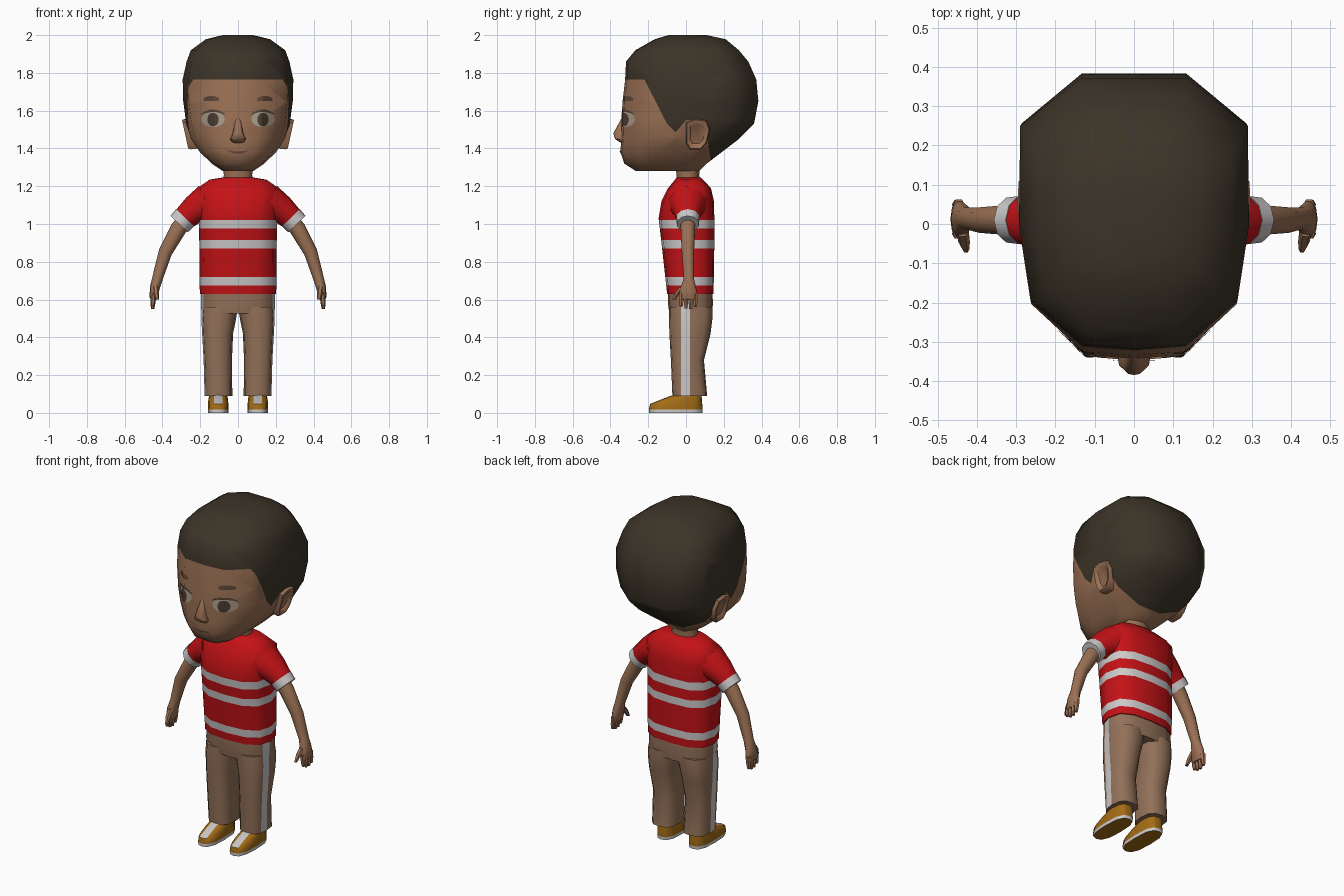
import bpy, bmesh, math
from mathutils import Vector
from mathutils.bvhtree import BVHTree

if "Cube" in bpy.data.objects:
    bpy.data.objects.remove(bpy.data.objects["Cube"])


def mat(name, r, g, b):
    m = bpy.data.materials.new(name)
    m.diffuse_color = (r, g, b, 1)
    m.use_nodes = True
    m.node_tree.nodes["Principled BSDF"].inputs["Base Color"].default_value = m.diffuse_color
    return m


SKIN = mat("skin brown", .33, .165, .09)
PANTS = mat("trouser tan", .29, .165, .10)
HAIR = mat("hair dark brown", .045, .034, .021)
RED = mat("shirt red", .55, .006, .008)
WHITE = mat("trim white", .60, .58, .58)
SHOE = mat("shoe ochre", .37, .15, .008)
EYE = mat("eye white", .40, .33, .26)
IRIS = mat("iris brown", .07, .046, .03)
BROW = mat("brow brown", .11, .062, .038)
LIP = mat("lip brown", .17, .07, .045)


def finish(name, bm, mats, angle=50):
    me = bpy.data.meshes.new(name)
    bm.to_mesh(me)
    bm.free()
    for m in mats:
        me.materials.append(m)
    ob = bpy.data.objects.new(name, me)
    bpy.context.collection.objects.link(ob)
    bpy.ops.object.select_all(action='DESELECT')
    ob.select_set(True)
    bpy.context.view_layer.objects.active = ob
    bpy.ops.object.shade_smooth_by_angle(angle=math.radians(angle))
    return ob


def loft(name, rings, mats, cuts=(), rule=None, angle=50):
    """Bridge rings of points, cap the ends, cut along planes, colour faces by a rule."""
    bm = bmesh.new()
    vs = [[bm.verts.new(p) for p in r] for r in rings]
    n = len(vs[0])
    for a, b in zip(vs, vs[1:]):
        for i in range(n):
            bm.faces.new((a[i], a[(i + 1) % n], b[(i + 1) % n], b[i]))
    bm.faces.new(vs[0])
    bm.faces.new(vs[-1])
    for co, no in cuts:
        bmesh.ops.bisect_plane(bm, geom=bm.verts[:] + bm.edges[:] + bm.faces[:],
                               dist=1e-5, plane_co=co, plane_no=no)
    bmesh.ops.recalc_face_normals(bm, faces=bm.faces[:])
    if rule:
        for f in bm.faces:
            f.material_index = int(rule(f.calc_center_median(), f.normal))
    return finish(name, bm, mats, angle)


HEAD = [(0, -.015), (.45, 0), (.9, .17), (1, .45), (.99, .82), (.46, 1), (0, 1)]
BODY = [(0, 0), (.55, .04), (.9, .2), (1, .5), (.9, .82), (.55, .97), (0, 1)]


def ring(sec, z, yf, yb, w, cx=0):
    full = sec + [(-x, t) for x, t in sec[-2:0:-1]]
    return [Vector((cx + x * w, yf + t * (yb - yf), z)) for x, t in full]


def tube(name, path, mats, n=10, rule=None, s=1):
    """Round limb; path holds x, y, z, radius across, radius in y."""
    rings = []
    for i, (x, y, z, ru, rv) in enumerate(path):
        a, b = path[max(i - 1, 0)], path[min(i + 1, len(path) - 1)]
        t = Vector((b[0] - a[0], 0, b[2] - a[2])).normalized()
        r = []
        for k in range(n):
            q = 2 * math.pi * k / n
            c = ru * math.cos(q)
            r.append(Vector((s * (x - t.z * c), y + rv * math.sin(q), z + t.x * c)))
        rings.append(r)
    return loft(name, rings, mats, rule=rule)


# Head with hair: one form, cut along the hairline (y, z)
LINE = [(-.5, 1.765), (-.22, 1.765), (-.10, 1.53), (-.055, 1.485),
        (0, 1.55), (.10, 1.55), (.15, 1.2), (.6, 1.2)]


def is_hair(c, n):
    for (y0, z0), (y1, z1) in zip(LINE, LINE[1:]):
        if y0 <= c.y <= y1:
            return c.z > z0 + (z1 - z0) * (c.y - y0) / (y1 - y0)
    return False


head_rings = [(2.0, -.09, .11, .08), (1.978, -.16, .21, .17), (1.92, -.26, .28, .25),
              (1.86, -.308, .33, .272), (1.765, -.312, .372, .293), (1.65, -.325, .383, .29),
              (1.53, -.333, .36, .274), (1.45, -.332, .28, .248), (1.385, -.34, .195, .205),
              (1.32, -.32, .11, .14), (1.28, -.26, .07, .08)]
hair_cuts = [((0, y0, z0), (0, z0 - z1, y1 - y0))
             for (y0, z0), (y1, z1) in zip(LINE[:-1], LINE[1:-1])]
head = loft("head", [ring(HEAD, *r) for r in head_rings], [SKIN, HAIR],
            hair_cuts, is_hair, 65)
probe = bmesh.new()
probe.from_mesh(head.data)
tree = BVHTree.FromBMesh(probe)


def plate(name, m, cx, cz, rx, rz, off=.004, bend=0, power=1):
    """Thin elliptical plate laid on the front of the face."""
    bm = bmesh.new()

    def pt(x, z):
        hit = tree.ray_cast(Vector((x, -1, z)), Vector((0, 1, 0)))[0]
        return bm.verts.new((x, hit.y - off, z))

    def shape(v):
        return math.copysign(abs(v) ** power, v)

    n, prev = 20, None
    mid = pt(cx, cz)
    for k in range(1, 5):
        cur = []
        for i in range(n):
            q = 2 * math.pi * i / n
            dx = rx * k / 4 * shape(math.cos(q))
            cur.append(pt(cx + dx, cz + rz * k / 4 * shape(math.sin(q)) + bend * dx * dx))
        for i in range(n):
            j = (i + 1) % n
            bm.faces.new((mid, cur[i], cur[j]) if prev is None
                         else (prev[i], cur[i], cur[j], prev[j]))
        prev = cur
    for f in bm.faces:
        f.normal_update()
        if f.normal.y > 0:
            f.normal_flip()
    finish(name, bm, [m])


# Face details
plate("mouth", LIP, 0, 1.378, .062, .006, bend=4)
loft("nose", [ring(BODY, *r) for r in [(1.56, -.341, -.30, .014), (1.48, -.385, -.30, .028),
     (1.45, -.376, -.30, .042), (1.43, -.345, -.30, .034)]], [SKIN])
EAR = [(0, 1.54), (.05, 1.556), (.11, 1.547), (.126, 1.50),
       (.11, 1.43), (.08, 1.395), (.02, 1.395), (0, 1.43)]
for s, side in ((1, "left"), (-1, "right")):
    plate(side + "_eye", EYE, s * .132, 1.555, .062, .042)
    plate(side + "_iris", IRIS, s * .132, 1.553, .030, .036, .0065)
    plate(side + "_lash", BROW, s * .132, 1.60, .064, .007, .007, bend=-5)
    plate(side + "_eyebrow", BROW, s * .142, 1.665, .042, .013, bend=-4, power=.7)

    # Ear: leaning slab with a hollowed outer face
    def ear_ring(dx, k=1):
        return [Vector((s * (.262 + dx + (z - 1.475) * .2),
                        .06 + (y - .06) * k, 1.475 + (z - 1.475) * k)) for y, z in EAR]
    loft(side + "_ear", [ear_ring(-.06, .9), ear_ring(.005), ear_ring(.018, .93),
                         ear_ring(.015, .72), ear_ring(.004, .6)], [SKIN])

# Neck
tube("neck", [(0, .01, 1.34, .085, .07), (0, .01, 1.26, .075, .06),
              (0, .012, 1.20, .085, .062)], [SKIN], 12)

# Shirt body with three white bands
BANDS = [(.675, .72), (.87, .915), (.975, 1.022)]
loft("shirt", [ring(BODY, *r) for r in [
    (.63, -.10, .145, .202), (.72, -.11, .148, .204), (.90, -.13, .15, .205),
    (1.03, -.145, .15, .207), (1.12, -.13, .148, .218), (1.19, -.095, .132, .215),
    (1.235, -.058, .09, .15), (1.245, -.05, .08, .09)]], [RED, WHITE],
    [((0, 0, z), (0, 0, 1)) for b in BANDS for z in b],
    lambda c, n: any(a < c.z < b for a, b in BANDS))


# Trousers with a white side stripe
def stripe(c, n):
    return -.027 < c.y < .02 and abs(c.x) > .14 and abs(n.z) < .6


stripe_cuts = [((0, y, 0), (0, 1, 0)) for y in (-.027, .02)]
loft("trouser_hips", [ring(BODY, *r) for r in [
    (.525, -.088, .138, .193), (.58, -.096, .143, .197), (.66, -.095, .138, .195)]],
    [PANTS, WHITE], stripe_cuts, stripe)

for s, side in ((1, "left"), (-1, "right")):
    loft(side + "_trouser_leg", [ring(BODY, z, yf, yb, (xo - xi) / 2, s * (xo + xi) / 2)
         for z, yf, yb, xi, xo in [
             (.09, -.072, .112, .03, .177), (.28, -.08, .095, .032, .182),
             (.42, -.088, .13, .026, .19), (.50, -.09, .14, .01, .194),
             (.56, -.09, .14, .0, .19)]], [PANTS, WHITE], stripe_cuts, stripe)

    # Shoe: white sole edge and white lacing strip
    cx = s * .105

    def shoe_colour(c, n):
        rim = c.z < .02 and n.z > -.5
        lace = abs(c.x - cx) < .022 and c.y < -.06 and c.z > .046
        return rim or lace
    loft(side + "_shoe", [ring(BODY, *r, cx) for r in [
        (0, -.195, .086, .054), (.018, -.197, .088, .055), (.048, -.19, .086, .054),
        (.072, -.13, .085, .052), (.10, -.055, .08, .046)]], [SHOE, WHITE],
        [((cx + d, 0, 0), (1, 0, 0)) for d in (-.022, .022)], shoe_colour)

    # Sleeve and white cuff
    tube(side + "_sleeve", [(.165, .01, 1.105, .105, .105), (.235, .01, 1.075, .075, .08),
                            (.283, .01, 1.03, .064, .062)], [RED], 10, s=s)
    tube(side + "_cuff", [(.28, .01, 1.033, .066, .064),
                          (.312, .01, 1.0, .063, .06)], [WHITE], 10, s=s)

    # Arm and palm
    tube(side + "_arm", [(.27, .01, 1.03, .045, .042), (.315, .01, .975, .043, .04),
                         (.385, .01, .85, .036, .034), (.427, .015, .71, .028, .028),
                         (.441, .012, .66, .026, .044), (.446, .012, .61, .022, .051),
                         (.447, .012, .60, .016, .046)], [SKIN], 10, s=s)
    # Fingers and thumb
    for i, tip in enumerate((.565, .552, .55, .56)):
        y = -.025 + .025 * i
        tube(f"{side}_finger_{i + 1}", [(.446, y, .63, .015, .014), (.45, y, .59, .014, .013),
                                        (.452, y, tip, .009, .009)], [SKIN], 6, s=s)
    tube(side + "_thumb", [(.437, -.015, .67, .016, .02), (.433, -.045, .635, .015, .016),
                           (.428, -.064, .60, .009, .010)], [SKIN], 6, s=s)
probe.free()
